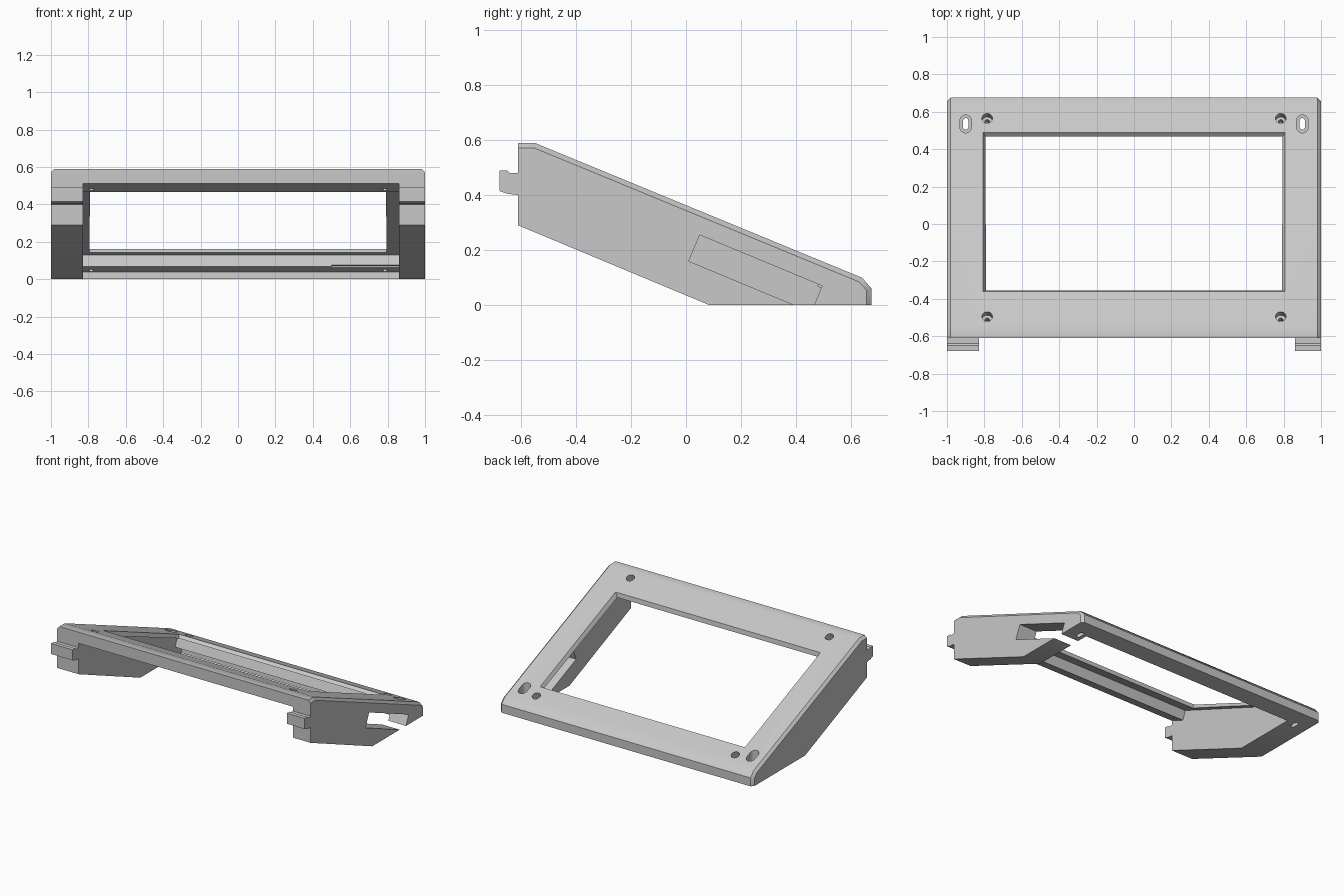
import bpy, bmesh
from math import atan, cos, sin, pi
from mathutils import Matrix

cube = bpy.data.objects.get("Cube")
if cube:
    bpy.data.objects.remove(cube, do_unlink=True)

grey = bpy.data.materials.new("light grey plastic")
grey.use_nodes = True
colour = (0.58, 0.58, 0.58, 1)
grey.diffuse_color = colour
grey.node_tree.nodes["Principled BSDF"].inputs["Base Color"].default_value = colour

SLOPE = 0.412
TILT = atan(SLOPE)
SIDEWAYS = Matrix(((0, 0, 1, 0), (1, 0, 0, 0), (0, 1, 0, 0), (0, 0, 0, 1)))
LEFT, RIGHT = 0.86, -0.83    # inner faces of the two side brackets


def top_z(y):
    return 0.59 - SLOPE * (y + 0.55)


def on_slope(x, y):
    """Frame lying on the sloping face, local z pointing out of it."""
    return Matrix.Translation((x, y, top_z(y))) @ Matrix.Rotation(-TILT, 4, 'X')


def finish(name, bm):
    bmesh.ops.recalc_face_normals(bm, faces=bm.faces)
    mesh = bpy.data.meshes.new(name)
    bm.to_mesh(mesh)
    bm.free()
    mesh.materials.append(grey)
    obj = bpy.data.objects.new(name, mesh)
    bpy.context.collection.objects.link(obj)
    return obj


def prism(name, outline, low, high, matrix=SIDEWAYS, bevel_test=None):
    """Extrude a flat outline between two heights, then place it."""
    bm = bmesh.new()
    face = bm.faces.new([bm.verts.new((a, b, low)) for a, b in outline])
    new = bmesh.ops.extrude_face_region(bm, geom=[face])["geom"]
    bmesh.ops.translate(bm, vec=(0, 0, high - low),
                        verts=[v for v in new if isinstance(v, bmesh.types.BMVert)])
    bm.transform(matrix)
    bmesh.ops.recalc_face_normals(bm, faces=bm.faces)
    if bevel_test:
        edges = [e for e in bm.edges if bevel_test(e)]
        bmesh.ops.bevel(bm, geom=edges, offset=0.018, segments=1, affect='EDGES')
    return finish(name, bm)


def stadium(radius, half_length, steps=12):
    """Round-ended outline along y; a circle when half_length is zero."""
    points = []
    for end in (1, -1):
        for i in range(steps + 1):
            if half_length == 0 and i == steps:
                continue
            a = pi * i / steps + (0 if end == 1 else pi)
            points.append((radius * cos(a), radius * sin(a) + end * half_length))
    return points


def cut(body, cutter):
    mod = body.modifiers.new("cut", 'BOOLEAN')
    mod.operation, mod.solver, mod.object = 'DIFFERENCE', 'EXACT', cutter
    bpy.context.view_layer.objects.active = body
    bpy.ops.object.modifier_apply(modifier=mod.name)
    bpy.data.objects.remove(cutter, do_unlink=True)


# Wedge body with chamfered upper and rear side edges
def outer_rim(e):
    a, b = (v.co for v in e.verts)
    mid = (a + b) / 2
    return abs(a.x - b.x) < 0.01 and (mid.z > top_z(mid.y) - 0.06 or mid.y > 0.66) \
        and mid.y > -0.605


body = prism("bezel_frame", [(-0.61, 0.59), (-0.55, 0.59), (0.64, top_z(0.64)),
                             (0.675, 0.06), (0.675, 0), (0.085, 0), (-0.61, 0.29)],
             -1, 1, bevel_test=outer_rim)

# Hollow underside with a deeper pocket for the screen
cut(body, prism("hollow", [(-0.8, 0.588), (-0.5, 0.466), (-0.475, 0.527), (0.502, 0.13),
                           (0.477, 0.068), (0.55, 0.038), (0.535, -0.1), (-0.8, -0.1)],
                RIGHT, LEFT))

# Screen window with slanted edges
bm = bmesh.new()
bmesh.ops.create_cube(bm, size=2)
for v in bm.verts:
    flare = 0.026 * v.co.z
    v.co.x *= 0.808 + flare
    v.co.y *= 0.46 + flare
    v.co.z *= 0.046
bm.transform(on_slope(0, 0.065))
cut(body, finish("window", bm))

# Cable slot through the left bracket
cut(body, prism("cable_slot", [(0.05, 0.255), (0.01, 0.16), (0.455, -0.025), (0.495, 0.07)],
                0.5, 1.1))

# Counterbored screw holes, square to the slope
for x in (-0.785, 0.785):
    for y in (-0.495, 0.565):
        frame = on_slope(x, y)
        cut(body, prism("bore", stadium(0.028, 0), -0.05, 0.05, frame))
        cut(body, prism("screw_hole", stadium(0.013, 0), -0.2, 0.05, frame))

# Elongated mounting slots through the rear corners
for x in (-0.9, 0.9):
    place = Matrix.Translation((x, 0.535, 0))
    cut(body, prism("slot_bore", stadium(0.031, 0.017), 0.08, 0.3, place))
    cut(body, prism("mounting_slot", stadium(0.014, 0.017), -0.1, 0.3, place))

# Hooked tabs on the front of both brackets
hook = [(-0.61, 0.48), (-0.64, 0.48), (-0.65, 0.49), (-0.678, 0.49),
        (-0.678, 0.415), (-0.65, 0.405), (-0.61, 0.40)]
tabs = [prism("right_tab", hook, -1, RIGHT), prism("left_tab", hook, LEFT, 1)]

# Shading
for obj in [body] + tabs:
    bpy.ops.object.select_all(action='DESELECT')
    obj.select_set(True)
    bpy.context.view_layer.objects.active = obj
    bpy.ops.object.shade_smooth_by_angle(angle=pi / 6)
body.modifiers.new("even_shading", 'WEIGHTED_NORMAL').keep_sharp = True
